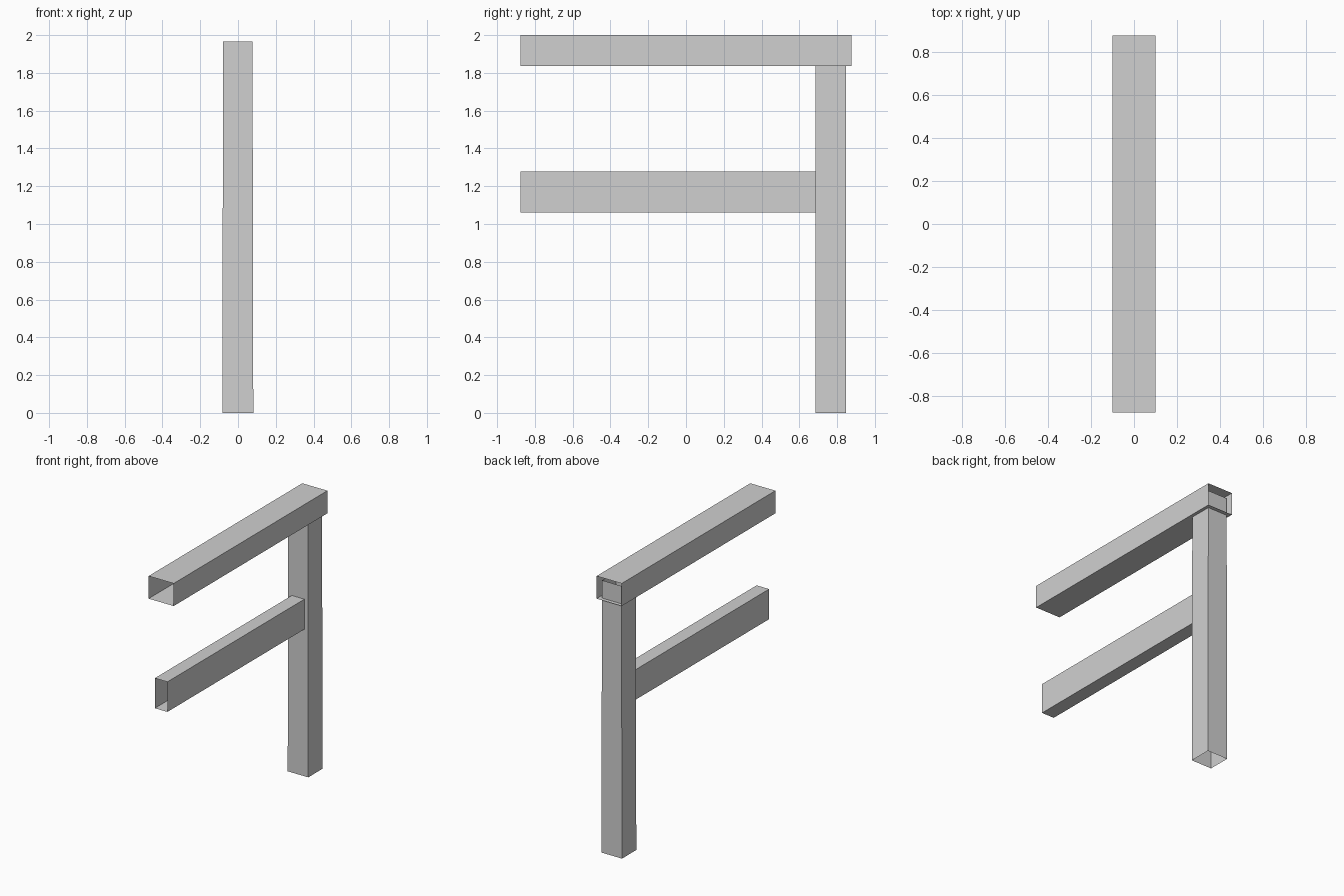
import bpy
import bmesh
from mathutils import Vector

cube = bpy.data.objects.get("Cube")
if cube:
    bpy.data.objects.remove(cube, do_unlink=True)

# Single flat grey
grey = bpy.data.materials.new("plain grey")
grey.use_nodes = True
colour = (0.63, 0.63, 0.63, 1)
grey.diffuse_color = colour
grey.node_tree.nodes["Principled BSDF"].inputs["Base Color"].default_value = colour


def open_tube(name, low, high, axis, taper=1.0):
    """Thin-walled box between two corners, open at both ends of the axis."""
    low, high = Vector(low), Vector(high)
    centre, size = (low + high) / 2, high - low
    bm = bmesh.new()
    bmesh.ops.create_cube(bm, size=1)
    ends = [f for f in bm.faces if abs(f.normal[axis]) > 0.9]
    bmesh.ops.delete(bm, geom=ends, context='FACES_ONLY')
    for v in bm.verts:
        if v.co[axis] > 0:
            v.co.x *= taper
        v.co = v.co * size
    mesh = bpy.data.meshes.new(name)
    bm.to_mesh(mesh)
    bm.free()
    mesh.materials.append(grey)
    obj = bpy.data.objects.new(name, mesh)
    obj.location = centre
    bpy.context.collection.objects.link(obj)
    return obj


# Upright, slightly narrower at the top, ending inside the top beam
open_tube("post", (-0.083, 0.685, 0), (0.081, 0.848, 1.965), axis=2, taper=0.95)

# Wide horizontal beam over the post
open_tube("top_beam", (-0.1, -0.876, 1.837), (0.1, 0.876, 2.0), axis=1)

# Narrow, taller rail butting against the front of the post
open_tube("lower_rail", (-0.05, -0.876, 1.06), (0.05, 0.685, 1.277), axis=1)
